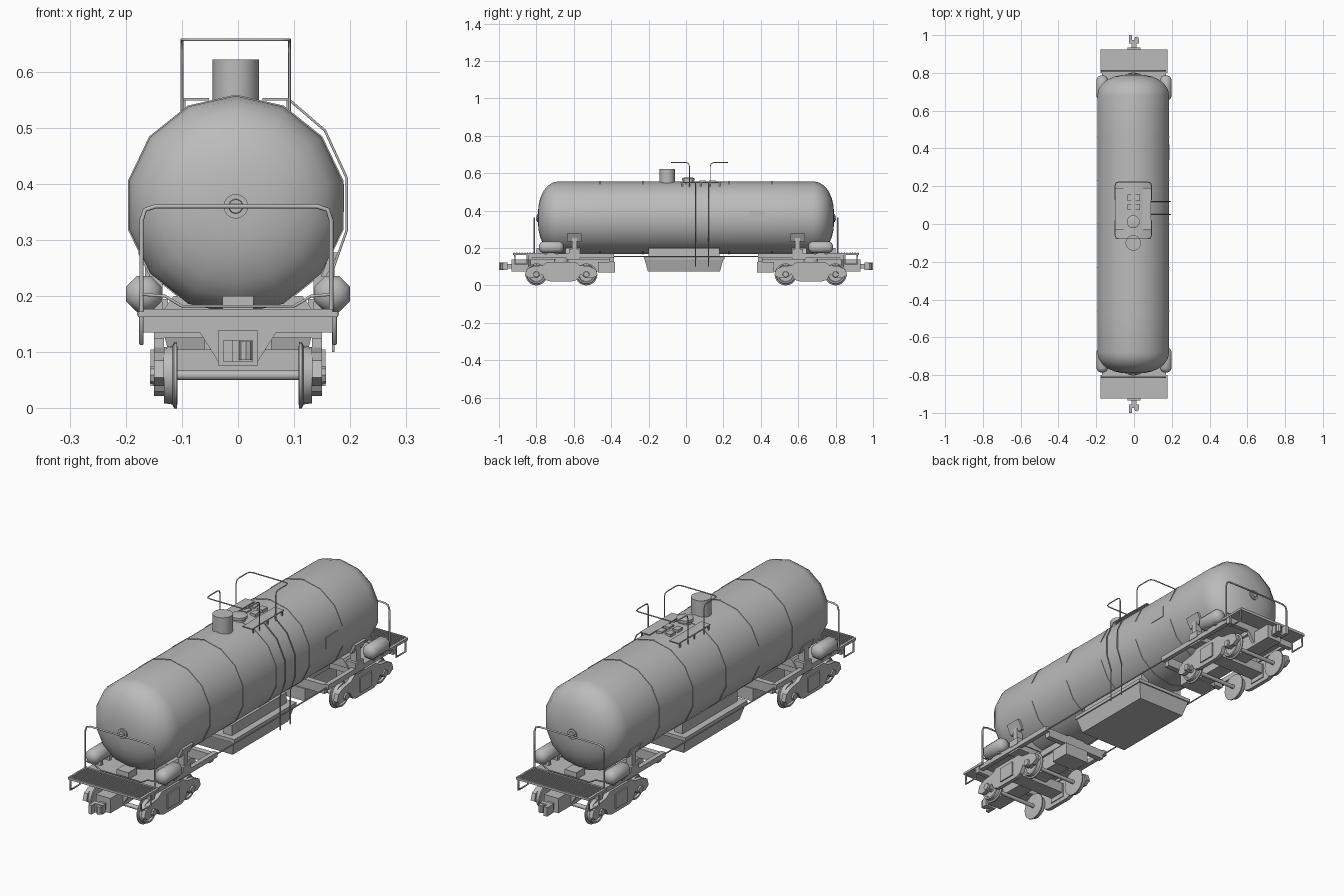
import bpy, bmesh, math
from mathutils import Vector

cube = bpy.data.objects.get("Cube")
if cube:
    bpy.data.objects.remove(cube, do_unlink=True)

grey = bpy.data.materials.new("plain_grey")
grey.use_nodes = True
grey.diffuse_color = (0.5, 0.5, 0.5, 1)
grey.node_tree.nodes["Principled BSDF"].inputs["Base Color"].default_value = (0.5, 0.5, 0.5, 1)

TANK_X, TANK_Z, TANK_R = -0.004, 0.362, 0.195


def add(name, data):
    obj = bpy.data.objects.new(name, data)
    data.materials.append(grey)
    bpy.context.collection.objects.link(obj)
    return obj


def finish(name, bm, smooth=0):
    bmesh.ops.recalc_face_normals(bm, faces=bm.faces)
    mesh = bpy.data.meshes.new(name)
    bm.to_mesh(mesh)
    bm.free()
    if smooth:
        mesh.shade_smooth()
        mesh.set_sharp_from_angle(angle=math.radians(smooth))
    return add(name, mesh)


def box(name, x, y, z, taper=0):
    """Box from (low, high) ranges; taper pulls the bottom edges inward."""
    bm = bmesh.new()
    bmesh.ops.create_cube(bm, size=1)
    for v in bm.verts:
        side = v.co * 2
        v.co = [(r[0] + r[1]) / 2 + c * abs(r[1] - r[0]) for r, c in zip((x, y, z), v.co)]
        if side.z < 0:
            v.co.x -= side.x * taper
            v.co.y -= side.y * taper
    return finish(name, bm)


def lathe(name, centre, profile, axis="y", sides=16, phase=0, smooth=40):
    """Revolve (offset, radius) points about an axis through the centre."""
    bm = bmesh.new()
    rings = []
    for a, r in profile:
        ring = []
        for i in range(sides):
            t = phase + math.tau * i / sides
            c, s = r * math.cos(t), r * math.sin(t)
            p = {"x": (a, c, s), "y": (c, a, s), "z": (c, s, a)}[axis]
            ring.append(bm.verts.new(Vector(p) + Vector(centre)))
        rings.append(ring)
    for r0, r1 in zip(rings, rings[1:]):
        for i in range(sides):
            j = (i + 1) % sides
            bm.faces.new((r0[i], r0[j], r1[j], r1[i]))
    bm.faces.new(rings[0])
    bm.faces.new(rings[-1])
    return finish(name, bm, smooth)


def extrude(name, outline, axis, low, high):
    """Extrude a flat outline along x (yz outline) or y (xz outline)."""
    bm = bmesh.new()
    rings = [[bm.verts.new((d, p, q) if axis == "x" else (p, d, q)) for p, q in outline]
             for d in (low, high)]
    n = len(outline)
    for i in range(n):
        j = (i + 1) % n
        bm.faces.new((rings[0][i], rings[0][j], rings[1][j], rings[1][i]))
    bm.faces.new(rings[0])
    bm.faces.new(rings[1])
    return finish(name, bm)


def rod(name, points, radius=0.003, bend=0.0):
    """Round bar through points, with rounded corners when bend is set."""
    pts = [Vector(p) for p in points]
    path = [pts[0]]
    for a, b, c in zip(pts, pts[1:], pts[2:]):
        if bend:
            p, q = b + (a - b).normalized() * bend, b + (c - b).normalized() * bend
            path += [p, p * 0.25 + b * 0.5 + q * 0.25, q]
        else:
            path.append(b)
    path.append(pts[-1])
    curve = bpy.data.curves.new(name, "CURVE")
    curve.dimensions = "3D"
    curve.bevel_depth, curve.bevel_resolution, curve.use_fill_caps = radius, 1, True
    spline = curve.splines.new("POLY")
    spline.points.add(len(path) - 1)
    for sp, p in zip(spline.points, path):
        sp.co = (*p, 1)
    return add(name, curve)


# Tank shell with domed ends and raised seams
half = [(0.68, 1)] + [(0.68 + 0.112 * math.sin(t), math.cos(t) ** 0.8)
                      for t in (0.3, 0.6, 0.85, 1.1, 1.3, 1.45, 1.565)]
profile = [(-y, TANK_R * r) for y, r in reversed(half)]
for seam in (-0.46, -0.23, 0, 0.23, 0.46):
    for dy, dr in ((-0.003, 0), (-0.003, 0.002), (0.003, 0.002), (0.003, 0)):
        profile.append((seam + dy, TANK_R + dr))
profile += [(y, TANK_R * r) for y, r in half]
lathe("tank_shell", (TANK_X, 0, TANK_Z), profile, sides=14, phase=math.pi / 2, smooth=35)
box("side_plate", (0.184, 0.189), (0.34, 0.42), (0.35, 0.4))

# Fittings on top of the tank
lathe("vent_stack", (TANK_X, -0.1, 0), [(0.53, 0.041), (0.622, 0.041)], "z", 20)
lathe("manhole_lid", (TANK_X, 0.012, 0),
      [(0.54, 0.028), (0.562, 0.028), (0.562, 0.034), (0.574, 0.034), (0.577, 0.02)], "z", 16)
for i, (x, y) in enumerate(((-0.022, 0.09), (0.02, 0.09), (-0.022, 0.14), (0.02, 0.14))):
    box(f"valve_cover_{i}", (x - 0.013, x + 0.013), (y - 0.017, y + 0.017), (0.54, 0.562))
for s, side in ((-1, "right"), (1, "left")):
    inner, outer = TANK_X + s * 0.048, TANK_X + s * 0.094
    box(f"{side}_walkway", sorted((inner, outer)), (-0.03, 0.19), (0.549, 0.553))
    for y in (-0.02, 0.08, 0.18):
        box(f"{side}_walkway_bracket", sorted((outer - s * 0.004, outer)), (y - 0.004, y + 0.004), (0.525, 0.55))
for end, y0, y1 in (("front", 0.018, -0.078), ("back", 0.13, 0.222)):
    xl, xr = TANK_X - 0.096, TANK_X + 0.096
    rod(f"{end}_top_rail", [(xl, y0, 0.525), (xl, y0, 0.657), (xl, y1, 0.657), (xr, y1, 0.657),
                            (xr, y0, 0.657), (xr, y0, 0.525)], 0.0025, 0.018)

# Ladder rails following the tank side
for y in (0.05, 0.12):
    rod("ladder_rail", [(0.09, y, 0.551), (0.155, y, 0.495), (0.194, y, 0.41), (0.194, y, 0.318),
                        (0.17, y, 0.25), (0.17, y, 0.1)], 0.0025)

# Tray and pipes below the tank
box("tray_lip", (-0.14, 0.14), (-0.225, 0.205), (0.14, 0.155))
box("tray_body", (-0.135, 0.135), (-0.222, 0.2), (0.075, 0.142), 0.018)
for x in (-0.09, 0.09):
    box("tray_hanger", (x - 0.02, x + 0.02), (-0.2, 0.18), (0.15, 0.2))
for x in (-0.16, 0.16):
    rod("brake_pipe", [(x, -0.42, 0.155), (x, 0.42, 0.155)], 0.003)


def build_end(s, end):
    def yr(a, b):
        return tuple(sorted((s * a, s * b)))

    # Deck with grating, end beam and sills
    box(f"{end}_deck", (-0.178, 0.178), yr(0.8, 0.925), (0.163, 0.173))
    box(f"{end}_end_beam", (-0.175, 0.175), yr(0.825, 0.845), (0.135, 0.165))
    for i in range(8):
        y = 0.815 + i * 0.0145
        box(f"{end}_grating_bar", (-0.168, 0.168), yr(y, y + 0.006), (0.172, 0.177))
    box(f"{end}_centre_sill", (-0.035, 0.035), yr(0.385, 0.93), (0.075, 0.14))
    box(f"{end}_sill_cap", (-0.045, 0.045), yr(0.385, 0.82), (0.14, 0.17))
    box(f"{end}_inner_beam", (-0.15, 0.15), yr(0.385, 0.41), (0.125, 0.165))
    box(f"{end}_inner_plate", (-0.06, 0.06), yr(0.38, 0.47), (0.07, 0.125))
    box(f"{end}_bolster_beam", (-0.165, 0.165), yr(0.57, 0.64), (0.14, 0.17))
    box(f"{end}_floor_plate", (-0.165, 0.165), yr(0.66, 0.81), (0.16, 0.17))
    extrude(f"{end}_beam_gusset", [(-0.068, 0.135), (-0.03, 0.075), (0.03, 0.075), (0.068, 0.135)],
            "y", s * 0.83, s * 0.845)
    # Tank saddle and end gauge
    extrude(f"{end}_saddle", [(-0.14, 0.165), (-0.115, 0.2), (0.115, 0.2), (0.14, 0.165)],
            "y", s * 0.565, s * 0.645)
    box(f"{end}_chock", (-0.028, 0.028), yr(0.74, 0.8), (0.17, 0.2))
    lathe(f"{end}_gauge", (TANK_X, 0, 0.36),
          [(s * 0.78, 0.022), (s * 0.797, 0.022), (s * 0.797, 0.013), (s * 0.802, 0.012)])
    # End handrail and toe bar
    y = s * 0.812
    rod(f"{end}_handrail", [(-0.172, y, 0.17), (-0.172, y, 0.36), (0.166, y, 0.36), (0.166, y, 0.17)],
        0.004, 0.025)
    rod(f"{end}_toe_bar", [(-0.17, y, 0.203), (-0.13, y, 0.2), (-0.1, y, 0.182), (0.1, y, 0.182),
                           (0.13, y, 0.2), (0.166, y, 0.203)], 0.003)
    # Coupler
    box(f"{end}_coupler_plate", (-0.035, 0.035), yr(0.922, 0.934), (0.075, 0.14))
    box(f"{end}_coupler_shank", (-0.014, 0.014), yr(0.93, 0.97), (0.09, 0.115))
    box(f"{end}_coupler_head", (-0.026, 0.026), yr(0.955, 0.975), (0.083, 0.122))
    box(f"{end}_coupler_jaw", (-0.026, -0.01), yr(0.97, 1.0), (0.083, 0.122))
    lathe(f"{end}_coupler_knuckle", (0.014, s * 0.98, 0), [(0.086, 0.012), (0.119, 0.012)], "z", 8)

    for m, side in ((-1, "right"), (1, "left")):
        tag = f"{end}_{side}"
        # Side sill, strut and tank pad
        box(f"{tag}_sill", sorted((m * 0.15, m * 0.17)), yr(0.385, 0.825), (0.148, 0.17))
        box(f"{tag}_strut", sorted((m * 0.135, m * 0.166)), yr(0.583, 0.61), (0.165, 0.255))
        box(f"{tag}_strut_foot", sorted((m * 0.125, m * 0.172)), yr(0.57, 0.625), (0.165, 0.195))
        extrude(f"{tag}_tank_pad", [(m * 0.148, 0.235), (m * 0.157, 0.235), (m * 0.179, 0.278), (m * 0.165, 0.278)],
                "y", s * 0.56, s * 0.635)
        # Air reservoir and its cradle
        lathe(f"{tag}_reservoir", (m * 0.168, s * 0.72, 0.204),
              [(-0.066, 0.012), (-0.058, 0.026), (-0.045, 0.034), (0.045, 0.034), (0.058, 0.026), (0.066, 0.012)],
              sides=8, phase=math.pi / 8, smooth=50)
        for y in (0.69, 0.75):
            box(f"{tag}_reservoir_cradle", sorted((m * 0.135, m * 0.18)), yr(y - 0.006, y + 0.006), (0.165, 0.19))
        # Corner step
        x = m * 0.172
        rod(f"{tag}_step", [(x, s * 0.85, 0.165), (x, s * 0.85, 0.115), (x, s * 0.915, 0.115),
                            (x, s * 0.915, 0.165)], 0.004)
        # Truck side frame
        half_frame = [(0.195, 0.055), (0.185, 0.085), (0.155, 0.1), (0.1, 0.108), (0.075, 0.125)]
        belly = [(0.06, 0.022), (0.085, 0.03), (0.105, 0.062), (0.12, 0.045), (0.17, 0.04)]
        outline = [(p, z) for p, z in belly + half_frame]
        outline += [(-p, z) for p, z in reversed(belly + half_frame)]
        extrude(f"{tag}_side_frame", [(s * 0.667 + p, z) for p, z in outline], "x", m * 0.132, m * 0.15)
        box(f"{tag}_spring_pocket", sorted((m * 0.128, m * 0.156)), yr(0.627, 0.707), (0.04, 0.105))

    # Wheelsets and truck bolster
    box(f"{end}_truck_bolster", (-0.145, 0.145), yr(0.632, 0.702), (0.06, 0.105))
    lathe(f"{end}_pivot", (0, s * 0.667, 0), [(0.1, 0.05), (0.145, 0.05)], "z", 16)
    for y in (0.533, 0.8):
        lathe(f"{end}_axle", (0, s * y, 0.059), [(-0.157, 0.009), (0.157, 0.009)], "x", 10)
        for m in (-1, 1):
            lathe(f"{end}_wheel", (0, s * y, 0.059),
                  [(m * a, r) for a, r in ((0.108, 0.05), (0.109, 0.059), (0.114, 0.059), (0.117, 0.052),
                                           (0.132, 0.05), (0.132, 0.042), (0.124, 0.038), (0.124, 0.016),
                                           (0.132, 0.014))], "x", 20)
            lathe(f"{end}_axle_box", (0, s * y, 0.059), [(m * 0.145, 0.018), (m * 0.157, 0.015)], "x", 8)


build_end(-1, "front")
build_end(1, "back")
